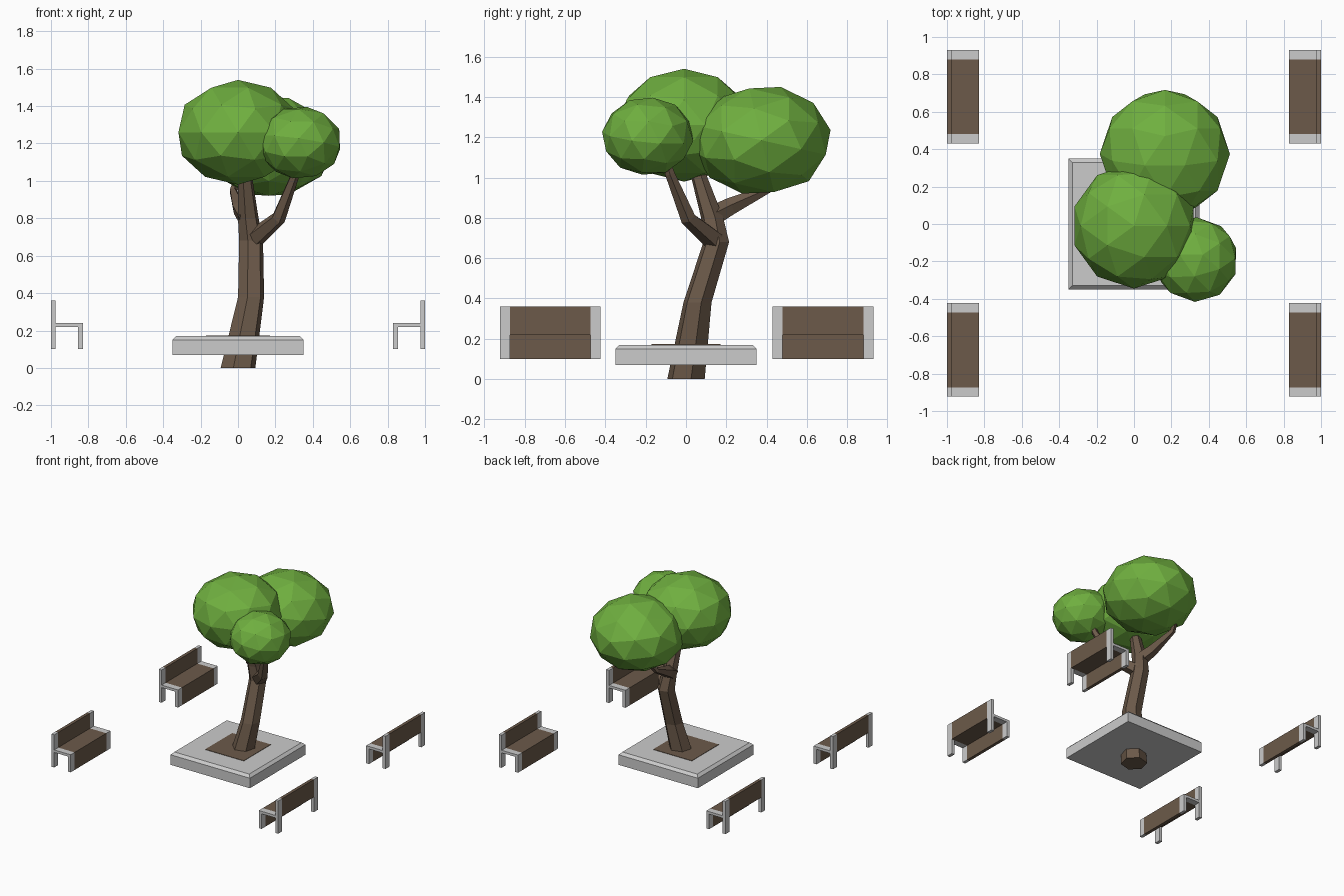
import bpy, bmesh, math
from mathutils import Vector, Matrix

if "Cube" in bpy.data.objects:
    bpy.data.objects.remove(bpy.data.objects["Cube"])


def material(name, rgb):
    m = bpy.data.materials.new(name)
    m.diffuse_color = (*rgb, 1)
    m.use_nodes = True
    m.node_tree.nodes["Principled BSDF"].inputs["Base Color"].default_value = m.diffuse_color
    return m


BARK = material("brown", (0.15, 0.102, 0.068))
LEAF = material("green", (0.16, 0.43, 0.05))


def finish(bm, name, mat=None):
    bmesh.ops.recalc_face_normals(bm, faces=bm.faces)
    me = bpy.data.meshes.new(name)
    bm.to_mesh(me)
    bm.free()
    if mat:
        me.materials.append(mat)
    ob = bpy.data.objects.new(name, me)
    bpy.context.collection.objects.link(ob)
    return ob


def loft(name, pts, sides, mat=None, turn=0.0, flat=True):
    """Skin rings (x, y, z, radius); rings lie level or follow the path."""
    bm = bmesh.new()
    rings = []
    for i, (x, y, z, r) in enumerate(pts):
        q = Matrix.Identity(3)
        if not flat:
            d = Vector(pts[min(i + 1, len(pts) - 1)][:3]) - Vector(pts[max(i - 1, 0)][:3])
            q = Vector((0, 0, 1)).rotation_difference(d).to_matrix()
        angles = [turn + math.tau * k / sides for k in range(sides)]
        rings.append([bm.verts.new(Vector((x, y, z)) + q @ Vector((r * math.cos(a), r * math.sin(a), 0)))
                      for a in angles])
    for a, b in zip(rings, rings[1:]):
        for k in range(sides):
            n = (k + 1) % sides
            bm.faces.new((a[k], a[n], b[n], b[k]))
    bm.faces.new(rings[0])
    bm.faces.new(rings[-1])
    return finish(bm, name, mat)


def extrude_y(name, profile, sx, y0, y1, mat=None):
    """Extrude an x-z profile along y; sx mirrors it in x."""
    bm = bmesh.new()
    a = [bm.verts.new((sx * x, y0, z)) for x, z in profile]
    b = [bm.verts.new((sx * x, y1, z)) for x, z in profile]
    bm.faces.new(a)
    bm.faces.new(b)
    for k in range(len(a)):
        n = (k + 1) % len(a)
        bm.faces.new((a[k], a[n], b[n], b[k]))
    return finish(bm, name, mat)


def foliage(name, centre, rx, rz, rot):
    bm = bmesh.new()
    bmesh.ops.create_icosphere(bm, subdivisions=2, radius=1)
    m = (Matrix.Translation(centre) @ Matrix.Diagonal((rx, rx, rz, 1))
         @ Matrix.Rotation(rot[1], 4, 'Z') @ Matrix.Rotation(rot[0], 4, 'Y'))
    bm.transform(m)
    finish(bm, name, LEAF)


# Planter slab with chamfered top, and soil square
R2 = math.sqrt(2)
loft("planter_slab", [(0, 0, 0.07, 0.35 * R2), (0, 0, 0.15, 0.35 * R2), (0, 0, 0.17, 0.33 * R2)],
     4, turn=math.pi / 4)
loft("soil", [(0, 0, 0.15, 0.17 * R2), (0, 0, 0.173, 0.17 * R2)], 4, BARK, turn=math.pi / 4)

# Trunk and branches
loft("trunk", [(0, 0, 0, 0.096), (0.07, 0.057, 0.38, 0.072), (0.07, 0.15, 0.68, 0.066),
               (0.055, 0.13, 0.80, 0.057), (0.037, 0.06, 1.02, 0.04), (0.03, 0.04, 1.12, 0.035)],
     6, BARK, turn=math.radians(15))
loft("front_branch", [(0.085, 0.14, 0.69, 0.055), (0.215, 0.01, 0.80, 0.04),
                      (0.30, -0.08, 1.02, 0.025), (0.32, -0.11, 1.12, 0.02)], 5, BARK, flat=False)
loft("back_branch", [(0.05, 0.12, 0.80, 0.055), (0.01, 0.22, 0.855, 0.045),
                     (-0.025, 0.41, 0.945, 0.022), (0.0, 0.47, 1.02, 0.02)], 5, BARK, flat=False)

# Foliage balls
foliage("main_foliage", (0, -0.01, 1.26), 0.335, 0.28, (0, 0))
foliage("back_foliage", (0.165, 0.375, 1.185), 0.348, 0.275, (0.277, math.pi / 2))
foliage("front_foliage", (0.33, -0.19, 1.205), 0.228, 0.195, (0.2, 0.6))

# Four benches: grey end frames with brown back, seat and front panel between
FRAME = [(1, 0.10), (1, 0.36), (0.975, 0.36), (0.975, 0.24), (0.83, 0.24), (0.83, 0.10),
         (0.855, 0.10), (0.855, 0.22), (0.975, 0.22), (0.975, 0.10)]
PANEL = [(1, 0.22), (1, 0.36), (0.975, 0.36), (0.975, 0.24), (0.83, 0.24), (0.83, 0.10),
         (0.855, 0.10), (0.855, 0.22)]
for sx, side in ((-1, "left"), (1, "right")):
    for y, end in ((-0.673, "front"), (0.68, "back")):
        tag = f"{side}_{end}_bench"
        extrude_y(tag + "_panels", PANEL, sx, y - 0.2, y + 0.2, BARK)
        extrude_y(tag + "_frame_a", FRAME, sx, y - 0.25, y - 0.2)
        extrude_y(tag + "_frame_b", FRAME, sx, y + 0.2, y + 0.25)
